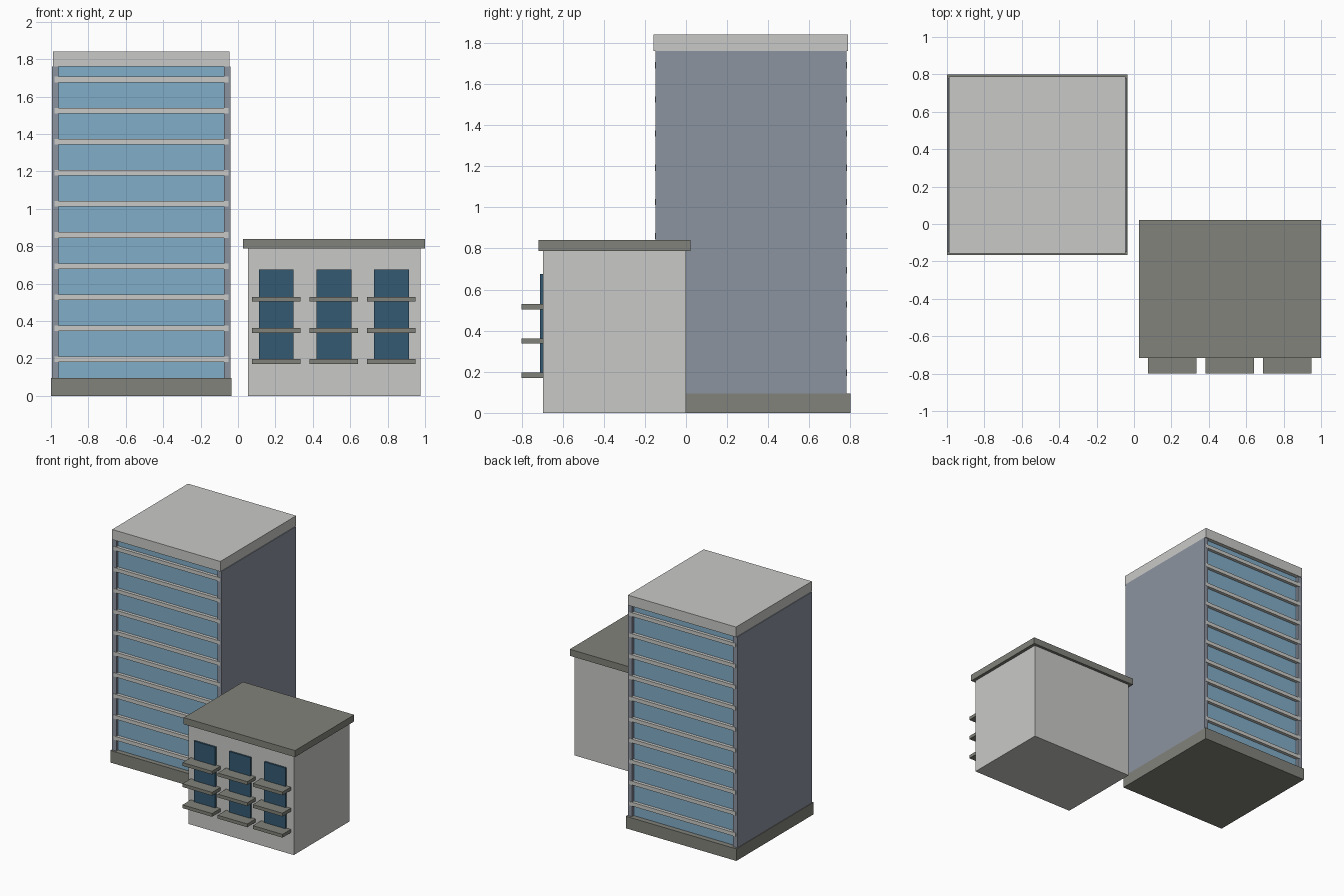
import bpy

cube = bpy.data.objects.get("Cube")
if cube:
    bpy.data.objects.remove(cube, do_unlink=True)


def material(name, r, g, b):
    mat = bpy.data.materials.new(name)
    mat.use_nodes = True
    mat.diffuse_color = (r, g, b, 1)
    mat.node_tree.nodes["Principled BSDF"].inputs["Base Color"].default_value = (r, g, b, 1)
    return mat


pale = material("pale concrete", 0.584, 0.584, 0.571)
dark = material("dark concrete", 0.223, 0.223, 0.198)
slate = material("slate cladding", 0.262, 0.292, 0.352)
sky_glass = material("light blue glass", 0.22, 0.423, 0.578)
deep_glass = material("dark blue glass", 0.034, 0.102, 0.171)


def box(name, mat, x, y, z):
    """Box spanning the (low, high) pairs x, y and z."""
    bpy.ops.mesh.primitive_cube_add(size=1, location=[sum(s) / 2 for s in (x, y, z)])
    ob = bpy.context.object
    ob.name = ob.data.name = name
    ob.scale = [s[1] - s[0] for s in (x, y, z)]
    bpy.ops.object.transform_apply(location=False, rotation=False, scale=True)
    ob.data.materials.append(mat)
    return ob


def around(centre, width):
    return (centre - width / 2, centre + width / 2)


# Tower: plinth, recessed glass core, two side walls and roof cap
TX, TY = -0.517, 0.316
box("tower_plinth", dark, around(TX, 0.966), around(TY + 0.0015, 0.965), (0, 0.095))
box("tower_glass", sky_glass, around(TX, 0.885), around(TY, 0.885), (0.095, 1.76))
for side, sign in (("left", 1), ("right", -1)):
    box(f"tower_{side}_wall", slate, around(TX + sign * 0.46, 0.036),
        around(TY, 0.93), (0.095, 1.76))
box("tower_roof", pale, around(TX, 0.945), around(TY, 0.946), (1.76, 1.84))

# Floor bands, wrapping just past the edges of the side walls
for floor in range(10):
    box(f"tower_floor_band_{floor + 1}", pale, around(TX, 0.93), around(TY, 0.935),
        around(0.195 + floor * 0.1663, 0.03))

# Low block with an overhanging flat roof
HX = 0.514
box("block_walls", pale, around(HX, 0.922), (-0.696, 0), (0, 0.79))
box("block_roof", dark, around(HX, 0.972), (-0.717, 0.022), (0.788, 0.84))

# Three window columns, each crossed by three balcony slabs
for column in range(3):
    cx = HX + (column - 1) * 0.3075
    box(f"block_window_{column + 1}", deep_glass, around(cx - 0.002, 0.187),
        (-0.71, -0.69), (0.18, 0.675))
    for floor in range(3):
        box(f"block_balcony_{column + 1}_{floor + 1}", dark, around(cx - 0.002, 0.258),
            (-0.8, -0.69), around(0.183 + floor * 0.167, 0.026))
